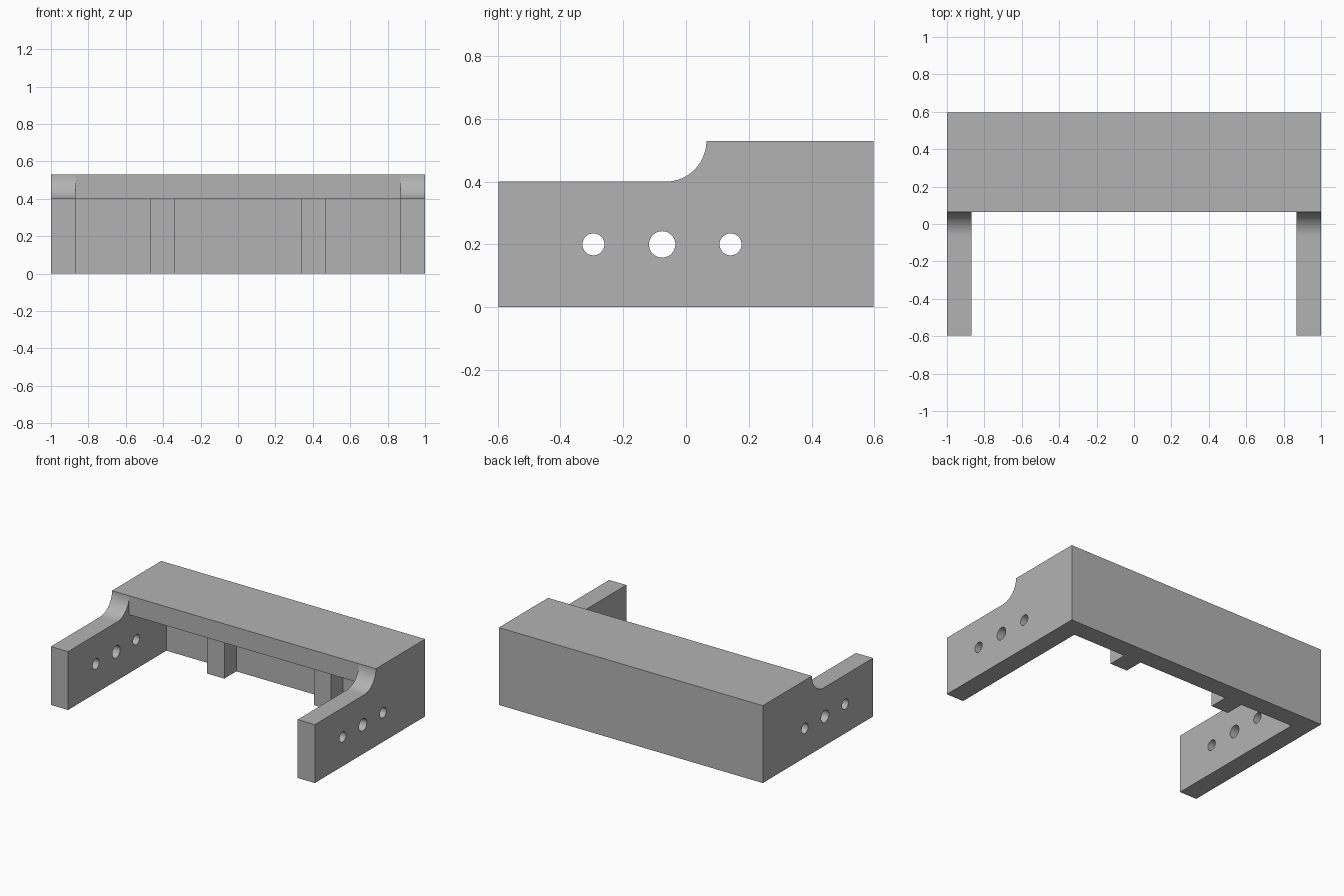
import bpy, bmesh, math
from mathutils import Matrix

cube = bpy.data.objects.get("Cube")
if cube:
    bpy.data.objects.remove(cube, do_unlink=True)

BACK, LEDGE, WALL = 0.597, 0.065, 0.467   # y of back face, top front edge, inner wall
ARM_Z, TOP_Z, T = 0.4, 0.53, 0.13         # arm height, top height, thickness

grey = bpy.data.materials.new("plain_grey")
grey.use_nodes = True
colour = (0.45, 0.45, 0.45, 1)
grey.diffuse_color = colour
grey.node_tree.nodes["Principled BSDF"].inputs["Base Color"].default_value = colour


def finish(name, bm):
    bmesh.ops.recalc_face_normals(bm, faces=bm.faces)
    mesh = bpy.data.meshes.new(name)
    bm.to_mesh(mesh)
    bm.free()
    mesh.materials.append(grey)
    obj = bpy.data.objects.new(name, mesh)
    bpy.context.collection.objects.link(obj)
    return obj


def extrude_yz(name, profile, x0, x1):
    """Extrude a side profile of (y, z) points from x0 to x1."""
    bm = bmesh.new()
    face = bm.faces.new([bm.verts.new((x0, y, z)) for y, z in profile])
    new = bmesh.ops.extrude_face_region(bm, geom=[face])["geom"]
    verts = [v for v in new if isinstance(v, bmesh.types.BMVert)]
    bmesh.ops.translate(bm, verts=verts, vec=(x1 - x0, 0, 0))
    return finish(name, bm)


def cross_pin(name, y, z, radius):
    bm = bmesh.new()
    bmesh.ops.create_cone(bm, cap_ends=True, segments=48, radius1=radius, radius2=radius, depth=2.4,
                          matrix=Matrix.Translation((0, y, z)) @ Matrix.Rotation(math.pi / 2, 4, 'Y'))
    return finish(name, bm)


def combine(target, tool, operation):
    tool.hide_render = True
    mod = target.modifiers.new(tool.name, 'BOOLEAN')
    mod.operation, mod.solver, mod.object = operation, 'EXACT', tool
    bpy.context.view_layer.objects.active = target
    bpy.ops.object.modifier_apply(modifier=mod.name)
    bpy.data.objects.remove(tool, do_unlink=True)


# Outer body: side profile with a concave quarter round between arm and top
steps = 24
arc = [(LEDGE - T + T * math.cos(a), TOP_Z - T * math.sin(a))
       for a in (math.pi / 2 * i / steps for i in range(steps + 1))]
body = extrude_yz("bracket_body", [(-BACK, 0), (BACK, 0), (BACK, TOP_Z)] + arc + [(-BACK, ARM_Z)], -1, 1)

# Hollow between the arms and under the top slab
hollow = extrude_yz("hollow_cutter", [(-0.8, -0.1), (WALL, -0.1), (WALL, ARM_Z), (LEDGE, ARM_Z),
                                      (LEDGE, 0.7), (-0.8, 0.7)], T - 1, 1 - T)
combine(body, hollow, 'DIFFERENCE')

# Two posts on the inside of the back wall
for side, x in (("right", -0.47), ("left", 0.34)):
    y0, y1, z1 = WALL - T, WALL + 0.05, ARM_Z + 0.05
    post = extrude_yz(side + "_post", [(y0, 0), (y1, 0), (y1, z1), (y0, z1)], x, x + T)
    combine(body, post, 'UNION')

# Three holes through both arms
for y, radius in ((-0.295, 0.035), (-0.076, 0.042), (0.142, 0.035)):
    combine(body, cross_pin("hole_cutter", y, 0.2, radius), 'DIFFERENCE')

# Smooth the round and the holes, keep the corners crisp
bpy.ops.object.select_all(action='DESELECT')
body.select_set(True)
bpy.context.view_layer.objects.active = body
bpy.ops.object.shade_smooth_by_angle(angle=math.radians(30))
